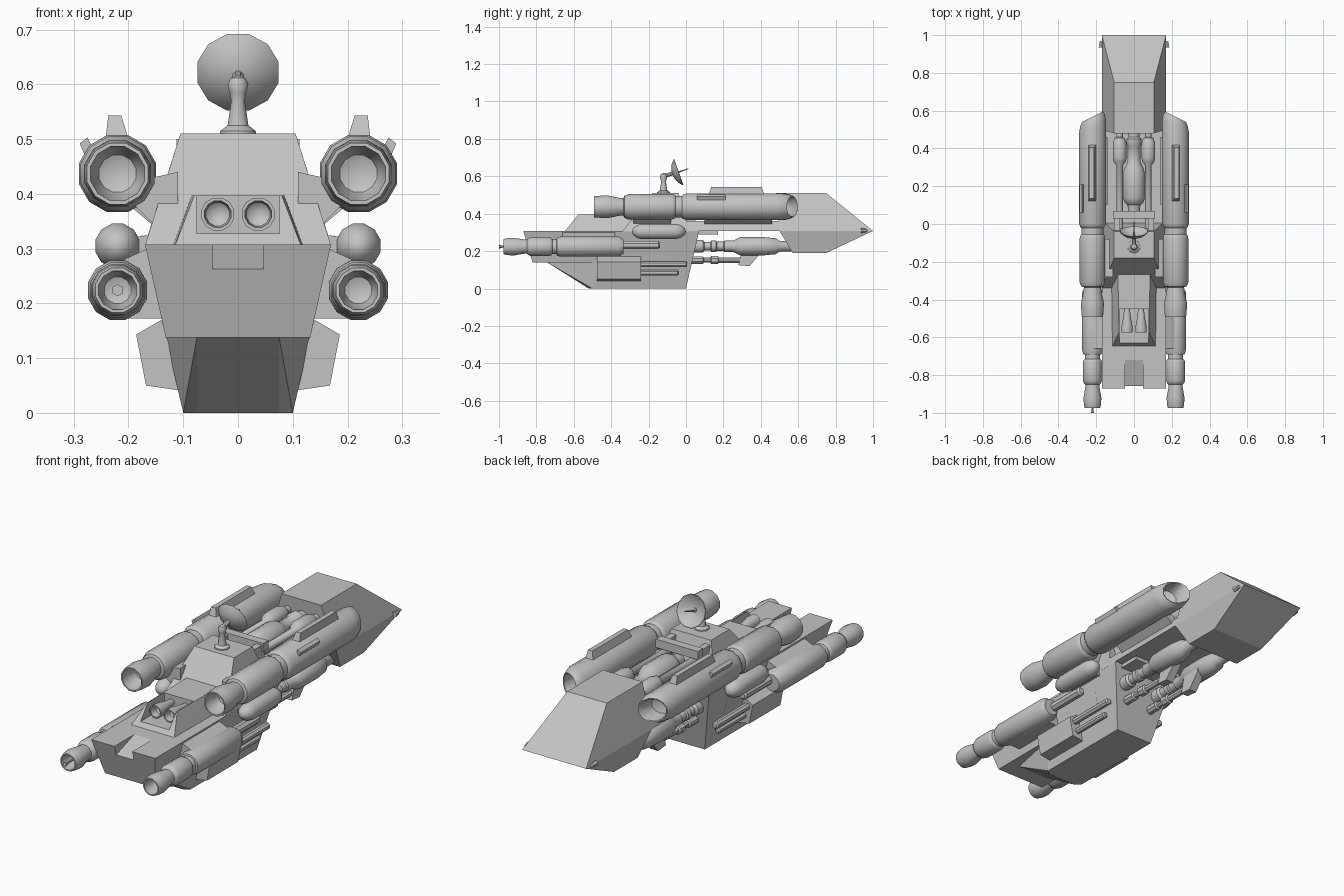
import bpy, bmesh, math
from mathutils import Vector, Matrix

if "Cube" in bpy.data.objects:
    bpy.data.objects.remove(bpy.data.objects["Cube"])

grey = bpy.data.materials.new("hull_grey")
grey.diffuse_color = (0.55, 0.55, 0.55, 1)
grey.use_nodes = True
grey.node_tree.nodes["Principled BSDF"].inputs["Base Color"].default_value = grey.diffuse_color


def finish(name, bm, smooth=False):
    bmesh.ops.recalc_face_normals(bm, faces=bm.faces[:])
    me = bpy.data.meshes.new(name)
    bm.to_mesh(me)
    bm.free()
    me.materials.append(grey)
    ob = bpy.data.objects.new(name, me)
    bpy.context.collection.objects.link(ob)
    if smooth:
        bpy.ops.object.select_all(action='DESELECT')
        ob.select_set(True)
        bpy.context.view_layer.objects.active = ob
        bpy.ops.object.shade_smooth_by_angle(angle=math.radians(40))
    return ob


def solid(name, pts, sym=True):
    """Convex solid from corner points; sym adds the mirrored corners."""
    bm = bmesh.new()
    for x, y, z in pts:
        bm.verts.new((x, y, z))
        if sym:
            bm.verts.new((-x, y, z))
    r = bmesh.ops.convex_hull(bm, input=bm.verts[:])
    junk = [g for g in r["geom_interior"] + r["geom_unused"] if isinstance(g, bmesh.types.BMVert)]
    bmesh.ops.delete(bm, geom=list(set(junk)), context='VERTS')
    bmesh.ops.dissolve_limit(bm, angle_limit=0.01, verts=bm.verts[:], edges=bm.edges[:])
    return finish(name, bm)


def slab(name, section, y0, y1, inset=0.0):
    """xz section stretched along y, on both sides of the ship."""
    for s, side in ((1, "right"), (-1, "left")):
        top = max(z for x, z in section)
        pts = []
        for x, z in section:
            i = inset if z == top else 0
            pts += [(s * x, y0 + i, z), (s * x, y1 - i, z)]
        solid(f"{name}_{side}", pts, sym=False)


def lathe(name, prof, loc, axis=(0, 1, 0), seg=12, slant=None):
    """Turned part: (distance, radius) pairs along the axis."""
    bm = bmesh.new()
    rot = Vector((0, 0, 1)).rotation_difference(Vector(axis)).to_matrix().to_4x4()
    rings = []
    for d, r in prof:
        n = 1 if r == 0 else seg
        rings.append([bm.verts.new((r * math.cos((k + .5) * math.tau / seg),
                                    r * math.sin((k + .5) * math.tau / seg), d)) for k in range(n)])
    for a, b in zip(rings, rings[1:]):
        for k in range(seg):
            f = [a[k % len(a)], a[(k + 1) % len(a)], b[(k + 1) % len(b)], b[k % len(b)]]
            f = list(dict.fromkeys(f))
            if len(f) > 2:
                bm.faces.new(f)
    bmesh.ops.transform(bm, matrix=Matrix.Translation(loc) @ rot, verts=bm.verts[:])
    if slant:  # shear the far end outward
        for v in bm.verts:
            if v.co.y > slant:
                v.co.y -= (abs(v.co.x) - abs(loc[0])) * 0.5
    return finish(name, bm, True)


def pair(name, prof, x, z, seg=12, slant=None):
    for s, side in ((1, "right"), (-1, "left")):
        lathe(f"{name}_{side}", prof, (s * x, 0, z), seg=seg, slant=slant)


def rod(y0, y1, r):
    b = r * 0.35
    return [(y0, 0), (y0, r - b), (y0 + b, r), (y1 - b, r), (y1, r - b), (y1, 0)]


def cut(ob, cutter):
    m = ob.modifiers.new("cut", 'BOOLEAN')
    m.operation, m.solver, m.object = 'DIFFERENCE', 'EXACT', cutter
    bpy.context.view_layer.objects.active = ob
    bpy.ops.object.modifier_apply(modifier=m.name)
    bpy.data.objects.remove(cutter)


# hull: nose, keel, stern deck, raised bridge block, open middle
solid("nose", [(.17, 1, .308), (.105, .75, .51), (.143, .75, .19), (.105, .48, .51),
               (.17, .5, .308), (.143, .57, .19)])
solid("keel", [(.075, -.74, .138), (.075, -.52, 0), (.1, -.5, 0), (.132, -.46, .138),
               (.1, 0, 0), (.17, .07, .308), (.17, -.3, .308), (.075, -.74, .3)])
deck = solid("stern_deck", [(.17, -.87, .308), (.132, -.82, .138), (.17, -.1, .308), (.132, -.1, .138)])
cut(deck, solid("notch_cutter", [(.047, -.72, .308), (.047, -.9, .248), (.047, -.9, .35), (.047, -.72, .35)]))
solid("bridge_block", [(.17, -.34, .306), (.105, -.18, .51), (.17, .02, .306), (.105, -.04, .51)])
solid("middle_spine", [(.17, 0, .308), (.17, .52, .308), (.153, 0, .36), (.153, .5, .36)])
solid("middle_belly_plate", [(.13, .04, .29), (.13, .17, .29), (.13, .04, .31), (.13, .17, .31)])
solid("cross_bar", [(.112, .03, .46), (.112, .07, .46), (.112, .03, .5), (.112, .07, .5)])
slab("cross_bar_arm", [(.075, .35), (.105, .35), (.075, .49), (.105, .49)], -.06, .05)

# small stern engine housing with twin nozzles
house = solid("stern_housing", [(.115, -.648, .306), (.08, -.575, .397), (.12, -.25, .306), (.085, -.25, .397)])
cut(house, solid("recess_cutter", [(.076, -.8, .328), (.076, -.45, .328), (.076, -.8, .5), (.076, -.45, .5)]))
pair("stern_nozzle", [(-.44, 0), (-.44, .014), (-.5, .022), (-.545, .031), (-.575, .031),
                      (-.575, .025), (-.54, .022), (-.52, 0)], .037, .363)

# upper main engines with slanted intakes
pair("upper_engine", [(.47, 0), (.49, .045), (.565, .053), (.568, .058), (.545, .068), (.52, .073),
                      (0, .073), (-.018, .066), (-.022, .06), (-.055, .06), (-.06, .066), (-.075, .07),
                      (-.31, .07), (-.33, .06), (-.335, .047), (-.36, .05), (-.42, .063), (-.46, .061),
                      (-.492, .058), (-.492, .051), (-.45, .05), (-.41, .035), (-.395, 0)],
     .22, .437, slant=.48)
slab("engine_top_fin", [(.2, .5), (.242, .5), (.213, .543), (.237, .543)], .12, .42, inset=.015)
slab("engine_side_fin", [(.262, .478), (.277, .463), (.275, .503), (.289, .492)], .06, .21)
slab("upper_strut_aft", [(.11, .33), (.155, .345), (.2, .39), (.2, .42), (.11, .44)], -.28, -.08)
slab("upper_strut_fore", [(.14, .33), (.155, .345), (.2, .38), (.2, .42), (.14, .38)], .1, .46)

# lower engines and their spike
pair("lower_engine", [(-.335, 0), (-.335, .04), (-.36, .056), (-.67, .056), (-.69, .05), (-.692, .042),
                      (-.715, .042), (-.72, .048), (-.73, .052), (-.83, .052), (-.845, .046), (-.85, .038),
                      (-.87, .04), (-.92, .049), (-.955, .047), (-.975, .042), (-.975, .036),
                      (-.93, .035), (-.9, .025), (-.89, 0)], .22, .224)
lathe("stern_spike", [(-1, 0), (-1, .011), (-.98, .005), (-.89, .004), (-.89, 0)], (-.22, 0, .224), seg=6)
slab("lower_strut", [(.12, .172), (.21, .172), (.22, .275), (.165, .3), (.12, .3)], -.66, -.38)
pair("feed_pipe", rod(-.36, -.14, .023), .2, .232, seg=8)

# round-ended tanks between the engines
pair("side_tank", [(-.29, 0), (-.282, .02), (-.26, .036), (-.235, .042), (-.055, .042),
                   (-.03, .036), (-.008, .02), (0, 0)], .22, .305)
slab("tank_strut", [(.12, .29), (.2, .285), (.2, .32), (.12, .33)], -.24, -.05)

# side boxes with twin barrels
slab("side_box", [(.14, .17), (.186, .143), (.168, .05), (.1, .04)], -.476, -.24)
pair("upper_barrel", rod(-.26, .005, .017), .155, .13, seg=8)
pair("lower_barrel", rod(-.26, -.04, .015), .138, .084, seg=8)

# machinery in the open top
lathe("central_tank", [(.05, 0), (.05, .03), (.1, .035), (.115, .052), (.14, .06), (.27, .06), (.3, .05),
                       (.33, .035), (.41, .035), (.42, .042), (.45, .042), (.46, .03), (.5, .03)],
      (0, 0, .425))
pair("top_pipe", [(-.05, 0), (-.05, .018), (.31, .018), (.33, .034), (.35, .038), (.43, .038),
                  (.455, .028), (.46, .018), (.5, .018)], .076, .44, seg=10)

# machinery under the spine
pair("belly_pipe", [(.03, 0), (.03, .034), (.09, .034), (.1, .024), (.13, .024), (.135, .031), (.16, .031),
                    (.165, .025), (.2, .025), (.205, .031), (.25, .031), (.27, .04), (.29, .05), (.42, .05),
                    (.48, .044), (.5, .03), (.6, .028), (.6, 0)], .095, .226)
pair("belly_barrel", [(.02, 0), (.02, .022), (.09, .022), (.095, .014), (.13, .014), (.135, .024), (.17, .024),
                      (.175, .016), (.31, .016), (.31, 0)], .07, .152, seg=8)
for s, side in ((1, "right"), (-1, "left")):
    solid("belly_foot_" + side, [(s * x, y, z) for x in (.05, .09) for y, z in
                                 ((.28, .125), (.34, .12), (.4, .19), (.4, .24), (.3, .2))], sym=False)

# dish on its mast
lathe("dish_mast", [(.49, .036), (.515, .034), (.525, .02), (.57, .013), (.585, .016), (.6, .02),
                    (.612, .014), (.618, 0)], (0, -.12, 0), axis=(0, 0, 1), seg=10)
lathe("dish_arm", [(0, 0), (0, .012), (.06, .01), (.06, 0)], (0, -.12, .6), axis=(0, .94, .3), seg=8)
dish_axis = (0, .94, .34)
lathe("dish", [(-.03, 0), (-.024, .03), (-.012, .057), (.006, .077), (.008, .075),
               (-.008, .054), (-.018, .029), (-.023, 0)], (0, -.046, .62), axis=dish_axis)
lathe("dish_feed", [(-.025, 0), (-.025, .006), (.062, .002), (.065, 0)], (0, -.046, .62), axis=dish_axis, seg=6)

# tiny nose sensors
pair("nose_sensor", [(.935, 0), (.935, .014), (.965, .008), (.97, 0)], .175, .31, seg=6)
